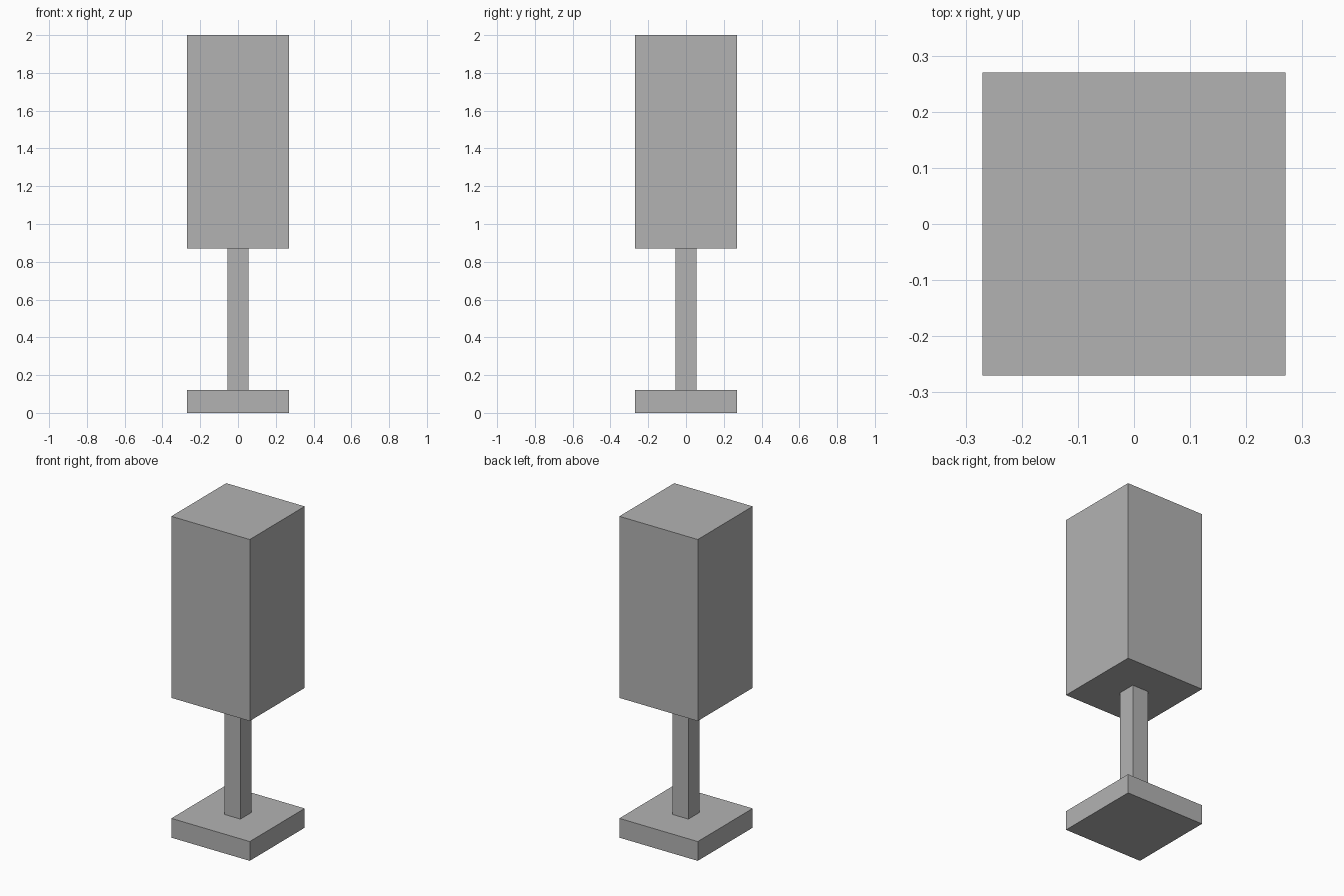
import bpy

cube = bpy.data.objects.get("Cube")
if cube:
    bpy.data.objects.remove(cube, do_unlink=True)

# Single plain grey
grey = bpy.data.materials.new("plain_grey")
grey.use_nodes = True
colour = (0.45, 0.45, 0.45, 1)
grey.diffuse_color = colour
grey.node_tree.nodes["Principled BSDF"].inputs["Base Color"].default_value = colour


def square_block(name, width, bottom, top):
    """Square block centred on the z axis, between two heights."""
    bpy.ops.mesh.primitive_cube_add(size=1, location=(0, 0, (bottom + top) / 2))
    block = bpy.context.object
    block.name = block.data.name = name
    block.scale = (width, width, top - bottom)
    bpy.ops.object.transform_apply(location=False, rotation=False, scale=True)
    block.data.materials.append(grey)
    return block


BASE_TOP, SHADE_BOTTOM = 0.12, 0.87

square_block("base", 0.54, 0, BASE_TOP)
square_block("stem", 0.11, BASE_TOP, SHADE_BOTTOM)
square_block("shade", 0.54, SHADE_BOTTOM, 2)
